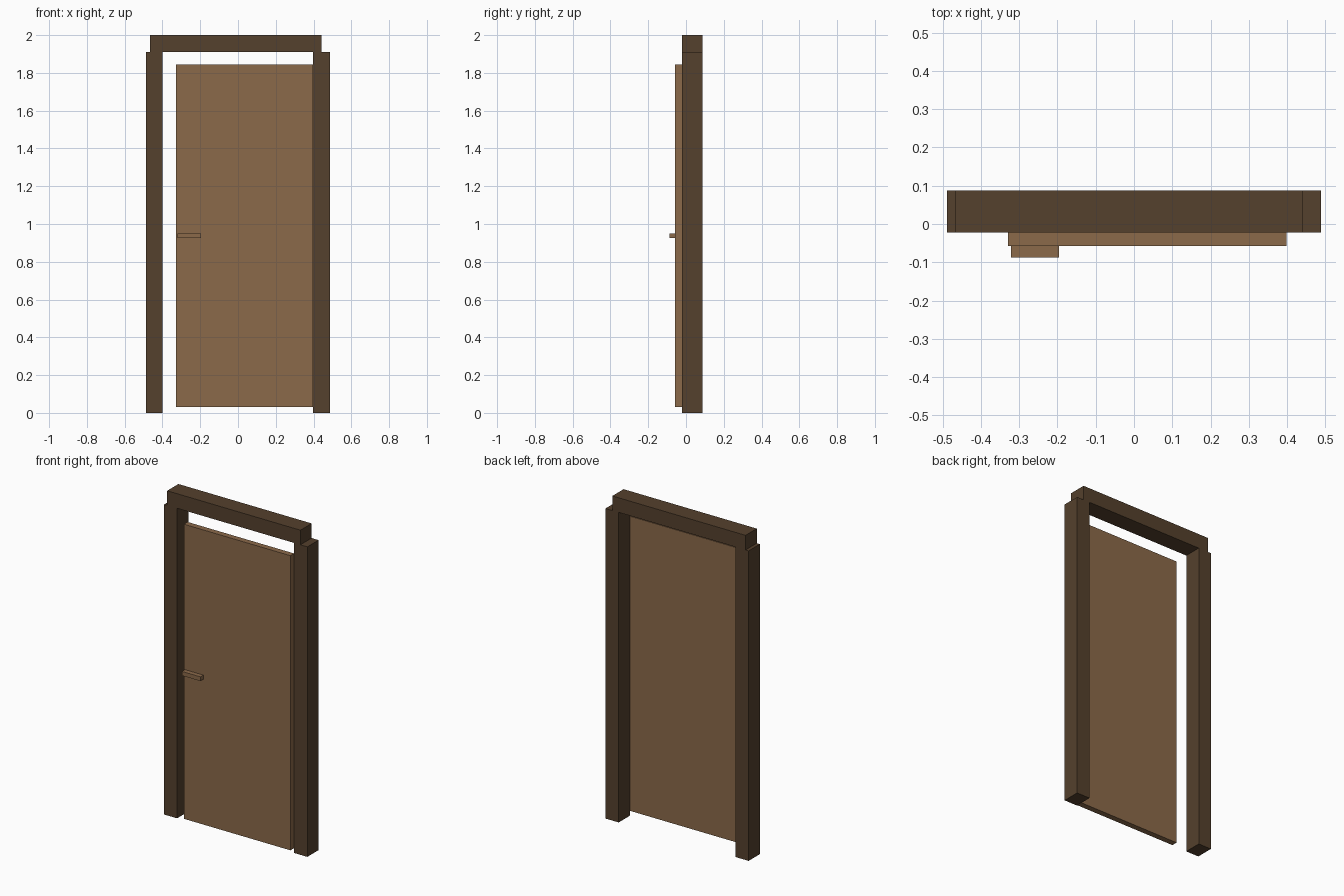
import bpy

cube = bpy.data.objects.get("Cube")
if cube:
    bpy.data.objects.remove(cube, do_unlink=True)


def make_material(name, rgb):
    mat = bpy.data.materials.new(name)
    mat.use_nodes = True
    colour = (*rgb, 1.0)
    mat.diffuse_color = colour
    mat.node_tree.nodes["Principled BSDF"].inputs["Base Color"].default_value = colour
    return mat


def box(name, x, y, z, mat):
    """Axis-aligned box spanning the given (min, max) ranges."""
    spans = (x, y, z)
    bpy.ops.mesh.primitive_cube_add(size=1, location=[(a + b) / 2 for a, b in spans])
    obj = bpy.context.object
    obj.name = name
    obj.scale = [b - a for a, b in spans]
    bpy.ops.object.transform_apply(location=False, rotation=False, scale=True)
    obj.data.materials.append(mat)
    return obj


dark_wood = make_material("dark wood", (0.090, 0.052, 0.026))
light_wood = make_material("light wood", (0.258, 0.143, 0.068))

# Frame: two posts and a slightly offset lintel
frame_depth = (-0.022, 0.087)
post_top = 1.91
box("left_post", (0.398, 0.488), frame_depth, (0, post_top), dark_wood)
box("right_post", (-0.488, -0.40), frame_depth, (0, post_top), dark_wood)
box("lintel", (-0.467, 0.441), frame_depth, (post_top, 2.0), dark_wood)

# Door leaf in front of the frame, hinged at the left post
box("door_leaf", (-0.329, 0.398), (-0.058, -0.022), (0.03, 1.845), light_wood)

# Handle bar
box("handle", (-0.321, -0.196), (-0.087, -0.058), (0.925, 0.951), light_wood)
